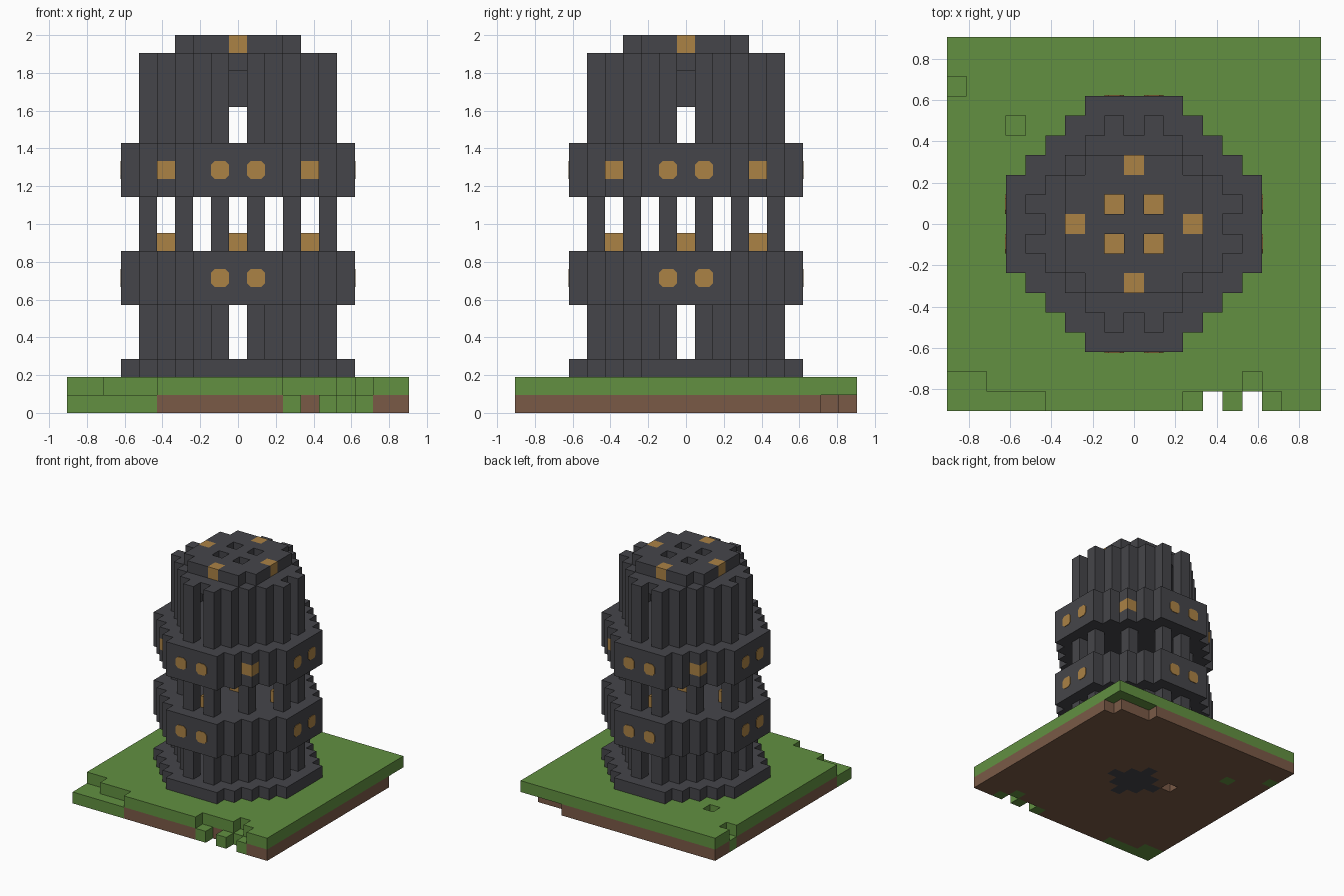
import bpy, bmesh
from math import pi
from mathutils import Matrix, Vector

if "Cube" in bpy.data.objects:
    bpy.data.objects.remove(bpy.data.objects["Cube"], do_unlink=True)

U = 2 / 21  # edge of one block


def material(name, rgb):
    m = bpy.data.materials.new(name)
    m.use_nodes = True
    m.diffuse_color = (*rgb, 1)
    bsdf = next(n for n in m.node_tree.nodes if n.type == 'BSDF_PRINCIPLED')
    bsdf.inputs["Base Color"].default_value = (*rgb, 1)
    bsdf.inputs["Roughness"].default_value = 0.9
    return m


STONE = material("dark stone", (0.06, 0.06, 0.068))
GRASS = material("grass green", (0.122, 0.28, 0.053))
DIRT = material("dirt brown", (0.195, 0.102, 0.062))
LAMP = material("lamp amber", (0.41, 0.225, 0.06))


def finish(name, bm, mat):
    mesh = bpy.data.meshes.new(name)
    bm.to_mesh(mesh)
    bm.free()
    mesh.materials.append(mat)
    ob = bpy.data.objects.new(name, mesh)
    bpy.context.scene.collection.objects.link(ob)
    return ob


def blocks(name, cells, layers, mat):
    """Outer skin of the given (x, y) cells stacked over the given layers."""
    solid = {(x, y, z) for x, y in cells for z in layers}
    bm = bmesh.new()
    for c in solid:
        for axis in range(3):
            for s in (-1, 1):
                n = Vector((0, 0, 0))
                n[axis] = s
                if tuple(int(a + b) for a, b in zip(c, n)) in solid:
                    continue
                a = Vector((0, 0, 0))
                a[(axis + 1) % 3] = 0.5
                b = n.cross(a)
                mid = Vector(c) + Vector((0, 0, 0.5)) + n / 2
                ring = (-a - b, a - b, a + b, b - a)
                bm.faces.new([bm.verts.new((mid + r) * U) for r in ring])
    bmesh.ops.remove_doubles(bm, verts=bm.verts, dist=0.001)
    bmesh.ops.dissolve_limit(bm, angle_limit=0.01, verts=bm.verts, edges=bm.edges)
    return finish(name, bm, mat)


def disc(total, reach):
    span = range(-reach, reach + 1)
    return {(x, y) for x in span for y in span if abs(x) + abs(y) <= total}


def row(y, x0, x1):
    return {(x, y) for x in range(x0, x1 + 1)}


# Ground: dirt slab under a grass layer, with worn edges and pits
ground = disc(18, 9)
sunken = row(-9, -9, -5) | row(-8, -9, -8) | {(-9, 7), (-6, 5), (6, -8)}
sunken |= {(3, -9), (5, -9), (7, -9)}
gaps = {(4, -9), (6, -9)}
undercut = row(9, 6, 9) | {(9, 8), (-3, 1)}
core = disc(2, 2)
blocks("grass_layer", ground - sunken - gaps, [1], GRASS)
blocks("sunken_grass", sunken, [0], GRASS)
blocks("dirt_slab", ground - sunken - gaps - undercut - core, [0], DIRT)
blocks("foundation_core", core, [0], STONE)

# Tower plinth and the two wide bands
wide = disc(8, 6)
corners = {(x, y) for x in (-4, 4) for y in (-4, 4)}
blocks("plinth", wide, [2], STONE)
blocks("lower_band", wide, [6, 7, 8], STONE)
for name, cells, layer in (("upper_band_base", wide, 12),
                           ("upper_band_middle", wide - corners, 13),
                           ("upper_band_top", wide, 14)):
    blocks(name, cells, [layer], STONE)
blocks("upper_band_corner_lamps", corners, [13], LAMP)

# Column rings
columns = {(x, y) for x, y in disc(6, 5) if x and y and abs(x) + abs(y) == 6}
blocks("lower_columns", columns, range(3, 6), STONE)
blocks("gallery_columns", {c for c in columns if c[0] % 2}, range(9, 12), STONE)
blocks("upper_columns", columns, range(15, 20), STONE)


def cross(r):
    return {(r, 0), (-r, 0), (0, r), (0, -r)}


# Gallery lamps on the lower band
blocks("gallery_lamps", cross(4) | {(0, 0)}, [9], LAMP)

# Ceiling, recessed lintels and roof
skylights = {(x, y) for x in (-1, 1) for y in (-1, 1)}
blocks("lintels", cross(3), [17, 18], STONE)
blocks("ceiling", disc(6, 4) - skylights, [19], STONE)
blocks("skylight_lamps", skylights, [19], LAMP)
blocks("roof", disc(5, 3) - skylights - cross(3), [20], STONE)
blocks("roof_lamps", cross(3), [20], LAMP)

# Round-cornered lamp plates on the four flat sides of each band
h, c, thick = U / 2, 0.02, 0.004
outline = [(h, h - c), (h - c, h), (c - h, h), (-h, h - c),
           (-h, c - h), (c - h, -h), (h - c, -h), (h, c - h)]
for band, layer in (("lower", 7), ("upper", 13)):
    bm = bmesh.new()
    for turn in range(4):
        spin = Matrix.Rotation(turn * pi / 2, 3, 'Z')
        for side in (-1, 1):
            loops = []
            for depth in (0, thick):
                loops.append([bm.verts.new(spin @ Vector(
                    (side * U + px, -6.5 * U - depth, (layer + 0.5) * U + pz)))
                    for px, pz in outline])
            back, front = loops
            bm.faces.new(front)
            bm.faces.new(back[::-1])
            for i in range(8):
                j = (i + 1) % 8
                bm.faces.new((front[i], back[i], back[j], front[j]))
    bmesh.ops.recalc_face_normals(bm, faces=bm.faces)
    finish(band + "_band_lamp_plates", bm, LAMP)
